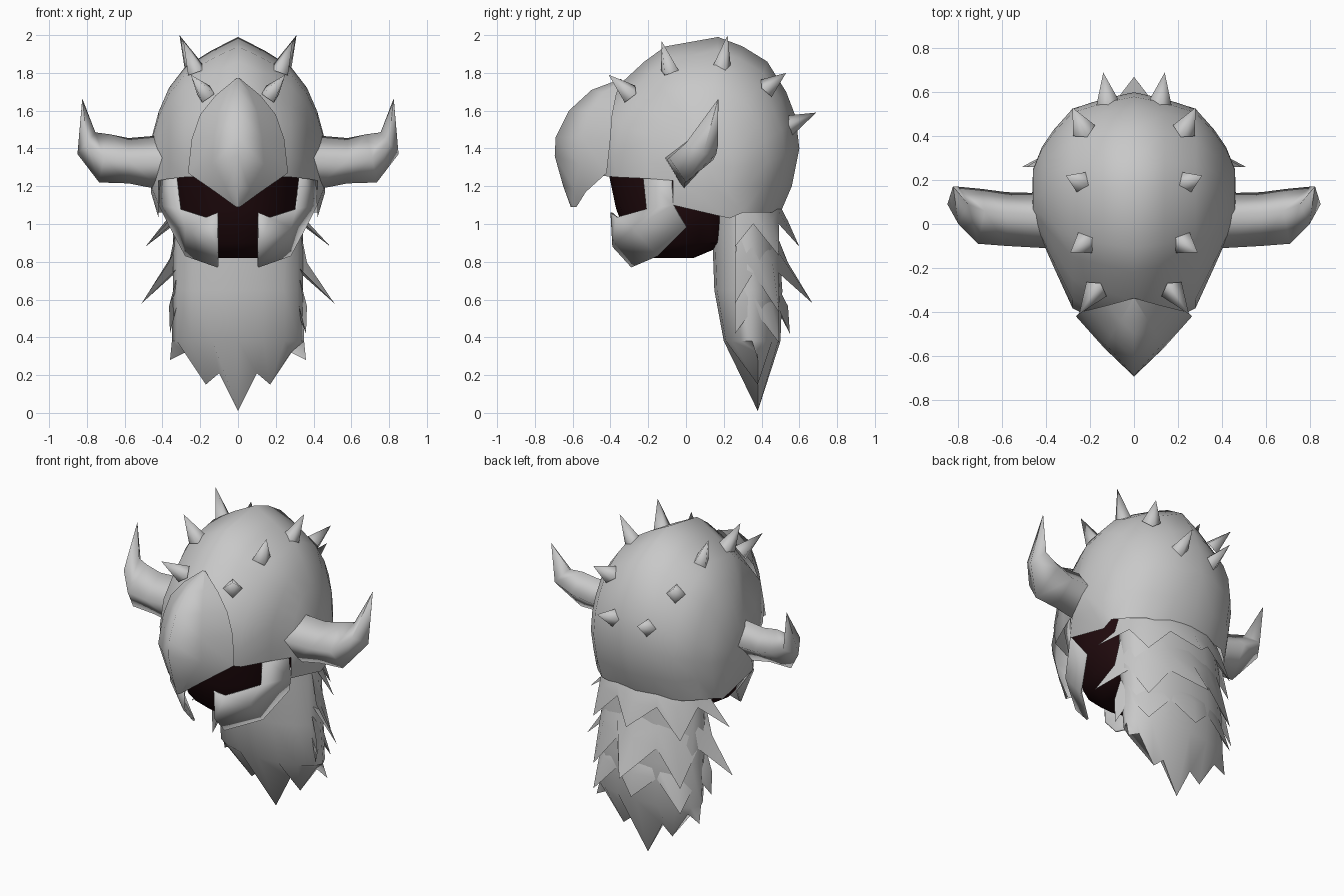
import bpy, bmesh, math
from mathutils import Vector

if "Cube" in bpy.data.objects:
    bpy.data.objects.remove(bpy.data.objects["Cube"])


def material(name, rgb):
    m = bpy.data.materials.new(name)
    m.diffuse_color = (*rgb, 1)
    m.use_nodes = True
    m.node_tree.nodes["Principled BSDF"].inputs["Base Color"].default_value = m.diffuse_color
    return m


GREY = material("light grey", (0.58, 0.58, 0.58))
DARK = material("dark maroon", (0.014, 0.003, 0.004))


def make(name, verts, faces, mat=GREY, mirror=False, inside=(0, 0.05, 1.3), angle=40, thick=0):
    """Mesh object with normals facing away from the inside point."""
    bm = bmesh.new()
    vs = [bm.verts.new(v) for v in verts]
    for f in faces:
        bm.faces.new([vs[i] for i in f])
    bmesh.ops.remove_doubles(bm, verts=bm.verts, dist=0.0005)
    bmesh.ops.recalc_face_normals(bm, faces=bm.faces)
    c = Vector(inside)
    if sum((f.calc_center_median() - c).dot(f.normal) * f.calc_area() for f in bm.faces) < 0:
        bmesh.ops.reverse_faces(bm, faces=bm.faces)
    me = bpy.data.meshes.new(name)
    bm.to_mesh(me)
    bm.free()
    ob = bpy.data.objects.new(name, me)
    bpy.context.collection.objects.link(ob)
    me.materials.append(mat)
    bpy.ops.object.select_all(action='DESELECT')
    ob.select_set(True)
    bpy.context.view_layer.objects.active = ob
    bpy.ops.object.shade_smooth_by_angle(angle=math.radians(angle))
    if thick:
        s = ob.modifiers.new("thickness", 'SOLIDIFY')
        s.thickness = thick
    if mirror:
        ob.modifiers.new("mirror", 'MIRROR').merge_threshold = 0.002
    return ob


def loft(rows, closed=False):
    """Quads between equal-length rows of points."""
    n = len(rows[0])
    verts = [p for r in rows for p in r]
    faces = [(i * n + j, i * n + (j + 1) % n, (i + 1) * n + (j + 1) % n, (i + 1) * n + j)
             for i in range(len(rows) - 1) for j in range(n if closed else n - 1)]
    return verts, faces


# Helmet dome: centre profile shrunk towards the sides, with a low rim
profile = [(-.50, 1.26), (-.52, 1.40), (-.47, 1.60), (-.35, 1.74), (-.22, 1.86), (-.11, 1.94),
           (.17, 1.99), (.30, 1.94), (.43, 1.86), (.53, 1.70), (.58, 1.57), (.60, 1.40),
           (.56, 1.20), (.50, 1.06)]
# x, height scale, front depth scale, back depth scale
columns = [(0, 1, 1, 1), (.14, .91, .90, .94), (.28, .80, .78, .85), (.365, .66, .48, .66), (.42, .50, .28, .50)]
cy, cz = 0.1, 1.2
rows = []
for x, s, front, back in columns:
    row = [(x, cy + (y - cy) * (front if y < cy else back), cz + (z - cz) * s) for y, z in profile]
    row[-1] = (x, cy + (.50 - cy) * back, 1.06)
    rows.append(row)
verts, faces = loft(rows)
n = len(profile)
edge = list(range((len(columns) - 1) * n, len(columns) * n))
first = len(verts)
verts += [(.42, .23, 1.03), (.42, -.07, 1.10)]
edge += [first, first + 1]
inner = len(verts)
verts += [(.46, .1 + (verts[i][1] - .1) * .6, 1.3 + (verts[i][2] - 1.3) * .5) for i in edge]
k = len(edge)
faces += [(edge[i], edge[(i + 1) % k], inner + (i + 1) % k, inner + i) for i in range(k)]
verts.append((.465, .1, 1.3))
faces += [(inner + i, inner + (i + 1) % k, len(verts) - 1) for i in range(k)]
make("helmet_dome", verts, faces, mirror=True)

# Beak visor with a central ridge
ridge = [(-.34, 1.77), (-.50, 1.71), (-.62, 1.60), (-.69, 1.46), (-.695, 1.36), (-.65, 1.20), (-.61, 1.09)]
rim = [(.01, -.34, 1.77), (.12, -.37, 1.68), (.20, -.39, 1.58), (.245, -.40, 1.45),
       (.265, -.42, 1.27), (.12, -.53, 1.17), (.01, -.58, 1.09)]
rows = []
for (y, z), (ex, ey, ez) in zip(ridge, rim):
    rows.append([(0, y, z), (ex * .52, y * .5 + ey * .5 - ex * .02, (z + ez) / 2), (ex, ey, ez)])
make("beak_visor", *loft(rows), mirror=True, inside=(0, -.2, 1.4))

# Cheek guards
cheek = [(.335, -.23, 1.27), (.31, -.21, 1.08), (.11, -.40, 1.06), (.11, -.39, .88), (.11, -.29, .77),
         (.28, -.15, .83), (.36, 0, .98), (.42, -.07, 1.10), (.41, -.08, 1.27), (.28, -.28, .98),
         (.17, -.37, 1.035)]
make("cheek_guards", cheek,
     [(10, 2, 3), (10, 3, 9), (3, 4, 9), (4, 5, 9), (5, 6, 9), (6, 7, 9), (7, 1, 9), (1, 10, 9),
      (0, 1, 7), (0, 7, 8)],
     mirror=True, inside=(0, 0, 1.05), angle=60, thick=.012)


# Dark hollow behind the face opening
def oval(hx, y0, y1, z, count=16):
    c, r = (y0 + y1) / 2, (y1 - y0) / 2
    return [(hx * math.cos(2 * math.pi * i / count), c + r * math.sin(2 * math.pi * i / count), z)
            for i in range(count)]


verts, faces = loft([oval(.33, -.42, .30, 1.32), oval(.33, -.37, .30, 1.08),
                     oval(.27, -.30, .23, .90), oval(.15, -.20, .04, .82)], True)
faces += [tuple(range(16)), tuple(range(48, 64))]
make("face_hollow", verts, faces, DARK, inside=(0, 0, 1.1))

# Horns: diamond sections given as bottom, front, top, back
rows = [
    [(.40, -.01, 1.18), (.40, -.11, 1.35), (.40, .04, 1.47), (.40, .14, 1.34)],
    [(.58, -.01, 1.215), (.58, -.10, 1.34), (.58, .05, 1.455), (.58, .145, 1.34)],
    [(.735, .0, 1.22), (.71, -.09, 1.35), (.68, .06, 1.475), (.695, .16, 1.37)],
    [(.85, .09, 1.37), (.80, .0, 1.43), (.755, .09, 1.485), (.80, .17, 1.42)],
    [(.825, .17, 1.66), (.824, .169, 1.66), (.823, .17, 1.661), (.824, .171, 1.66)]]
verts, faces = loft(rows, True)
faces.append((16, 17, 18, 19))
make("horns", verts, faces, mirror=True, inside=(.65, .03, 1.34), angle=120)

# Spikes along both edges of the crown: base, tip
spikes = [((.18, -.31, 1.70), (.25, -.41, 1.79)), ((.23, -.09, 1.83), (.29, -.13, 1.97)),
          ((.24, .19, 1.84), (.31, .22, 2.0)), ((.235, .44, 1.73), (.28, .53, 1.80)),
          ((.12, .56, 1.53), (.14, .69, 1.59))]
for number, (b, t) in enumerate(spikes, 1):
    b, t = Vector(b), Vector(t)
    d = (t - b).normalized()
    u = d.cross(Vector((0, 0, 1))).normalized()
    w = d.cross(u)
    b -= d * .02
    verts = [b + .056 * (u * math.cos(a) + w * math.sin(a)) for a in (0, math.pi / 2, math.pi, 1.5 * math.pi)]
    make(f"spikes_{number}", verts + [t],
         [(0, 1, 4), (1, 2, 4), (2, 3, 4), (3, 0, 4), (3, 2, 1, 0)], mirror=True, inside=(b + t) / 2, angle=95)

# Mane core: oval tube closing into a ragged flat hem
hem = [(.36, .28), (.28, .32), (.17, .15), (.10, .21), (0, .01)]
last = []
for i in range(16):
    q = i % 8
    x, z = hem[min(q, 8 - q)]
    last.append((math.copysign(x, math.cos(2 * math.pi * i / 16)), .38, z))
make("mane_core", *loft([oval(.33, .12, .47, 1.15), oval(.345, .14, .49, .92), oval(.345, .15, .51, .65),
                         oval(.35, .20, .50, .38), last], True), inside=(0, .33, .7), angle=60)

# Mane tiers: ragged skirts around the back
# name, top z, notch z, tip z, side tip x, back tip y
tiers = [("upper", 1.15, 1.0, .88, .49, .60), ("middle", .97, .74, .58, .51, .67),
         ("lower", .70, .55, .42, .36, .55)]
for label, top, notch, tip, tx, ty in tiers:
    rows = [[], [], [], []]
    for i in range(9):
        a = math.pi * i / 8
        c, s = math.cos(a), math.sin(a)
        z = notch
        hx, hy = .36, .25
        if i in (0, 4, 8):
            hx, hy, z = tx, ty - .26, tip
        elif i in (2, 6):
            hx, hy, z = .43, .33, tip - .05
        mid = (top + notch) / 2 - (.06 if i % 2 == 0 else 0)
        rows[0].append((.33 * c, .27 + .20 * s, top))
        rows[1].append((.365 * c, .26 + (.28 if i % 2 == 0 else .245) * s, mid))
        rows[2].append((hx * c, .26 + hy * s, z))
        rows[3].append((.32 * c, .28 + .20 * s, notch + .03))
    make(f"mane_tier_{label}", *loft(rows), inside=(0, .3, (top + tip) / 2), angle=60)
